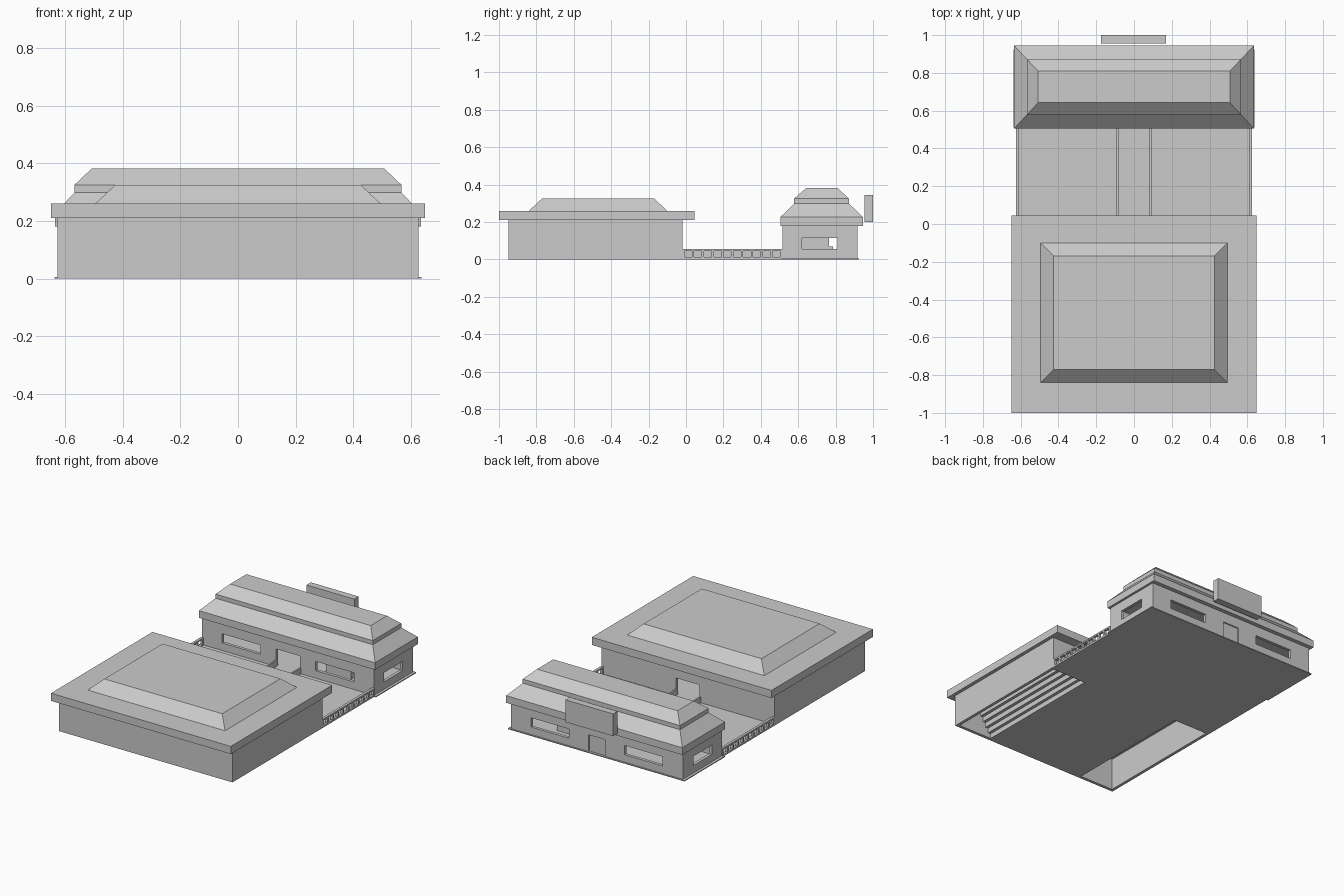
import bpy
import bmesh

default = bpy.data.objects.get("Cube")
if default:
    bpy.data.objects.remove(default, do_unlink=True)

plaster = bpy.data.materials.new("plain_grey")
plaster.use_nodes = True
GREY = (0.6, 0.6, 0.6, 1)
plaster.diffuse_color = GREY
plaster.node_tree.nodes["Principled BSDF"].inputs["Base Color"].default_value = GREY


def finish(name, bm):
    bmesh.ops.recalc_face_normals(bm, faces=bm.faces)
    mesh = bpy.data.meshes.new(name)
    bm.to_mesh(mesh)
    bm.free()
    mesh.materials.append(plaster)
    obj = bpy.data.objects.new(name, mesh)
    bpy.context.collection.objects.link(obj)
    return obj


def loft(name, levels):
    """Stack rectangles (half width, y0, y1, z) into one closed solid."""
    bm = bmesh.new()
    rings = [[bm.verts.new(p) for p in
              ((-w, y0, z), (w, y0, z), (w, y1, z), (-w, y1, z))]
             for w, y0, y1, z in levels]
    for low, high in zip(rings, rings[1:]):
        for i in range(4):
            j = (i + 1) % 4
            bm.faces.new((low[i], low[j], high[j], high[i]))
    bm.faces.new(rings[0])
    bm.faces.new(rings[-1])
    return finish(name, bm)


def box(name, x0, x1, y0, y1, z0, z1):
    bm = bmesh.new()
    bmesh.ops.create_cube(bm, size=1)
    for v in bm.verts:
        v.co.x = x1 if v.co.x > 0 else x0
        v.co.y = y1 if v.co.y > 0 else y0
        v.co.z = z1 if v.co.z > 0 else z0
    return finish(name, bm)


def cut(target, *bounds):
    cutter = box("cutter", *bounds)
    cutter.hide_render = True
    mod = target.modifiers.new("opening", 'BOOLEAN')
    mod.operation = 'DIFFERENCE'
    mod.solver = 'EXACT'
    mod.object = cutter
    bpy.context.view_layer.objects.active = target
    bpy.ops.object.modifier_apply(modifier=mod.name)
    bpy.data.objects.remove(cutter, do_unlink=True)


T = 0.02          # wall thickness
DOOR = 0.085      # half width of the doorways

# Large hall: open-bottomed walls, doorway to the courtyard, roof
hall = box("hall_walls", -0.625, 0.625, -0.95, -0.02, 0, 0.21)
cut(hall, -0.625 + T, 0.625 - T, -0.95 + T, -0.02 - T, -0.1, 0.3)
cut(hall, -DOOR, DOOR, -0.1, 0.1, 0.006, 0.12)
box("hall_floor", -0.36, 0.36, -0.945, -0.02, 0, 0.006)
loft("hall_roof_slab", [(0.648, -1, 0.045, 0.21), (0.648, -1, 0.045, 0.26)])
loft("hall_roof_raised", [(0.495, -0.84, -0.10, 0.26), (0.425, -0.77, -0.17, 0.325)])

# Stepped seating on both sides of the hall, as a thin folded sheet
for side, label in ((1, "left"), (-1, "right")):
    bm = bmesh.new()
    path = [(0.36, 0.0)]
    for i in range(5):
        x, z = path[-1]
        path += [(x, z + 0.032), (x + 0.02, z + 0.032)]
    rows = [[bm.verts.new((side * x, y, z)) for y in (-0.93, -0.04)] for x, z in path]
    for a, b in zip(rows, rows[1:]):
        bm.faces.new((a[0], a[1], b[1], b[0]))
    finish(label + "_seating", bm)

# Courtyard with walkway curbs and balustrades
box("courtyard_floor", -0.625, 0.625, -0.02, 0.515, 0, 0.006)
for side, label in ((1, "left"), (-1, "right")):
    curb = sorted((side * 0.083, side * 0.094))
    box(label + "_walkway_curb", *curb, -0.02, 0.515, 0.006, 0.045)
    rail = sorted((side * 0.608, side * 0.625))
    box(label + "_top_rail", *rail, -0.02, 0.515, 0.045, 0.055)
    box(label + "_bottom_rail", *rail, -0.02, 0.515, 0.006, 0.012)
    for i in range(11):
        y = -0.015 + i * 0.0525
        box(label + "_baluster", *rail, y - 0.006, y + 0.006, 0.01, 0.047)

# Entrance building: walls with windows and doors
box("entrance_floor", -0.637, 0.637, 0.51, 0.925, 0, 0.006)
entrance = box("entrance_walls", -0.62, 0.62, 0.515, 0.918, 0.006, 0.18)
cut(entrance, -0.62 + T, 0.62 - T, 0.515 + T, 0.918 - T, -0.1, 0.3)
for side in (1, -1):
    span = sorted((side * 0.2, side * 0.475))
    cut(entrance, *span, 0.4, 1.1, 0.055, 0.115)
cut(entrance, -0.8, 0.8, 0.62, 0.81, 0.055, 0.115)
cut(entrance, -DOOR, DOOR, 0.45, 0.6, -0.1, 0.12)
cut(entrance, -0.06, 0.06, 0.91, 1.0, -0.1, 0.115)

# Reception desk inside
box("desk", 0.2, 0.38, 0.62, 0.765, 0.006, 0.13)
box("desk_shelf", 0.2, 0.38, 0.765, 0.785, 0.006, 0.07)

# Two-tier roof of the entrance building
loft("entrance_roof", [
    (0.635, 0.505, 0.945, 0.18),
    (0.635, 0.505, 0.945, 0.227),
    (0.567, 0.578, 0.872, 0.298),
    (0.567, 0.578, 0.872, 0.325),
    (0.507, 0.643, 0.81, 0.382),
])

# Blank sign board behind the roof
box("sign_board", -0.175, 0.17, 0.955, 1, 0.2, 0.345)
